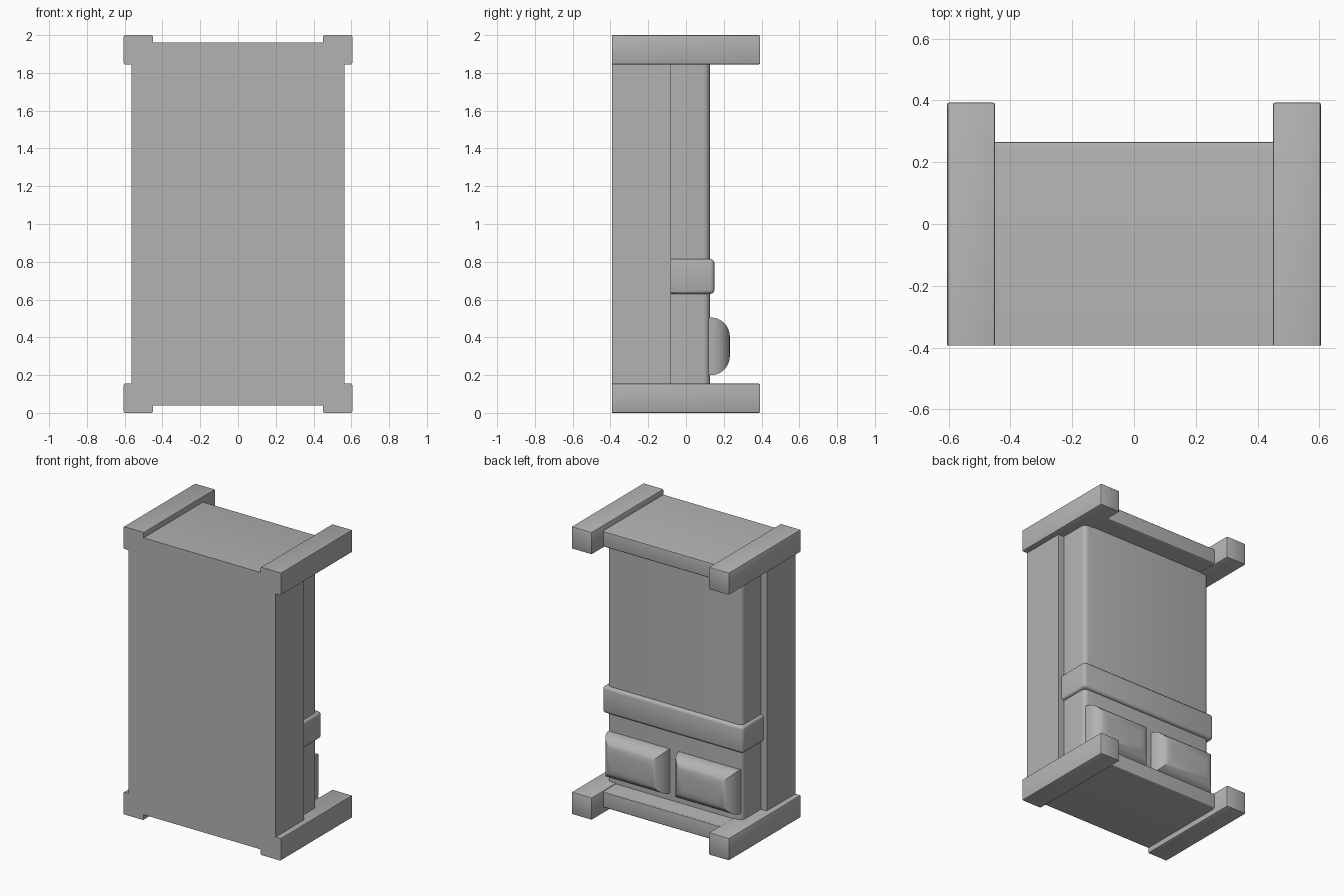
import bpy, bmesh

cube = bpy.data.objects.get("Cube")
if cube:
    bpy.data.objects.remove(cube, do_unlink=True)

# One plain grey for the whole model
grey = bpy.data.materials.new("plain grey")
grey.use_nodes = True
colour = (0.45, 0.45, 0.45, 1)
grey.diffuse_color = colour
grey.node_tree.nodes["Principled BSDF"].inputs["Base Color"].default_value = colour


def box(name, x, y, z, radius=0.0, pick=None, segments=3):
    """Box between (min, max) pairs, rounding the edges that pick accepts."""
    bm = bmesh.new()
    bmesh.ops.create_cube(bm, size=1)
    for v in bm.verts:
        for i, (low, high) in enumerate((x, y, z)):
            v.co[i] = high if v.co[i] > 0 else low
    if radius:
        edges = [e for e in bm.edges if pick is None or pick(e)]
        bmesh.ops.bevel(bm, geom=edges, offset=radius, segments=segments,
                        profile=0.5, affect='EDGES', clamp_overlap=True)
    bmesh.ops.recalc_face_normals(bm, faces=bm.faces)
    mesh = bpy.data.meshes.new(name)
    bm.to_mesh(mesh)
    bm.free()
    obj = bpy.data.objects.new(name, mesh)
    bpy.context.collection.objects.link(obj)
    mesh.materials.append(grey)
    bpy.ops.object.select_all(action='DESELECT')
    obj.select_set(True)
    bpy.context.view_layer.objects.active = obj
    bpy.ops.object.shade_smooth_by_angle()
    return obj


def back_edge(e):
    return all(v.co.y > 0 for v in e.verts)


def upright_back_edge(e):
    return back_edge(e) and abs(e.verts[0].co.z - e.verts[1].co.z) > 0.1


def not_front_edge(e):
    return any(v.co.y > 0 for v in e.verts)


FRONT = -0.393

# Bed frame, stood on end
box("bed_base", (-0.565, 0.565), (FRONT, -0.08), (0.15, 1.85))
for end, posts, board in (("foot", (1.845, 2.0), (1.85, 1.962)),
                          ("head", (0.0, 0.155), (0.038, 0.15))):
    box(end + "_board", (-0.46, 0.46), (FRONT, 0.265), board, 0.01, back_edge)
    for side, x in (("left", (0.45, 0.605)), ("right", (-0.605, -0.45))):
        box(f"{end}_post_{side}", x, (FRONT, 0.393), posts, 0.007, not_front_edge, 2)

# Bedding
box("mattress", (-0.52, 0.52), (-0.1, 0.127), (0.14, 1.86), 0.035, upright_back_edge, 4)
box("blanket_fold", (-0.54, 0.54), (-0.08, 0.15), (0.63, 0.815), 0.02, not_front_edge)

# Pillows, rounded on the face away from the mattress
for side, x in (("left", (0.035, 0.505)), ("right", (-0.505, -0.035))):
    box("pillow_" + side, x, (0.12, 0.232), (0.2, 0.505), 0.1,
        lambda e: all(v.co.y > 0.2 for v in e.verts), 8)
